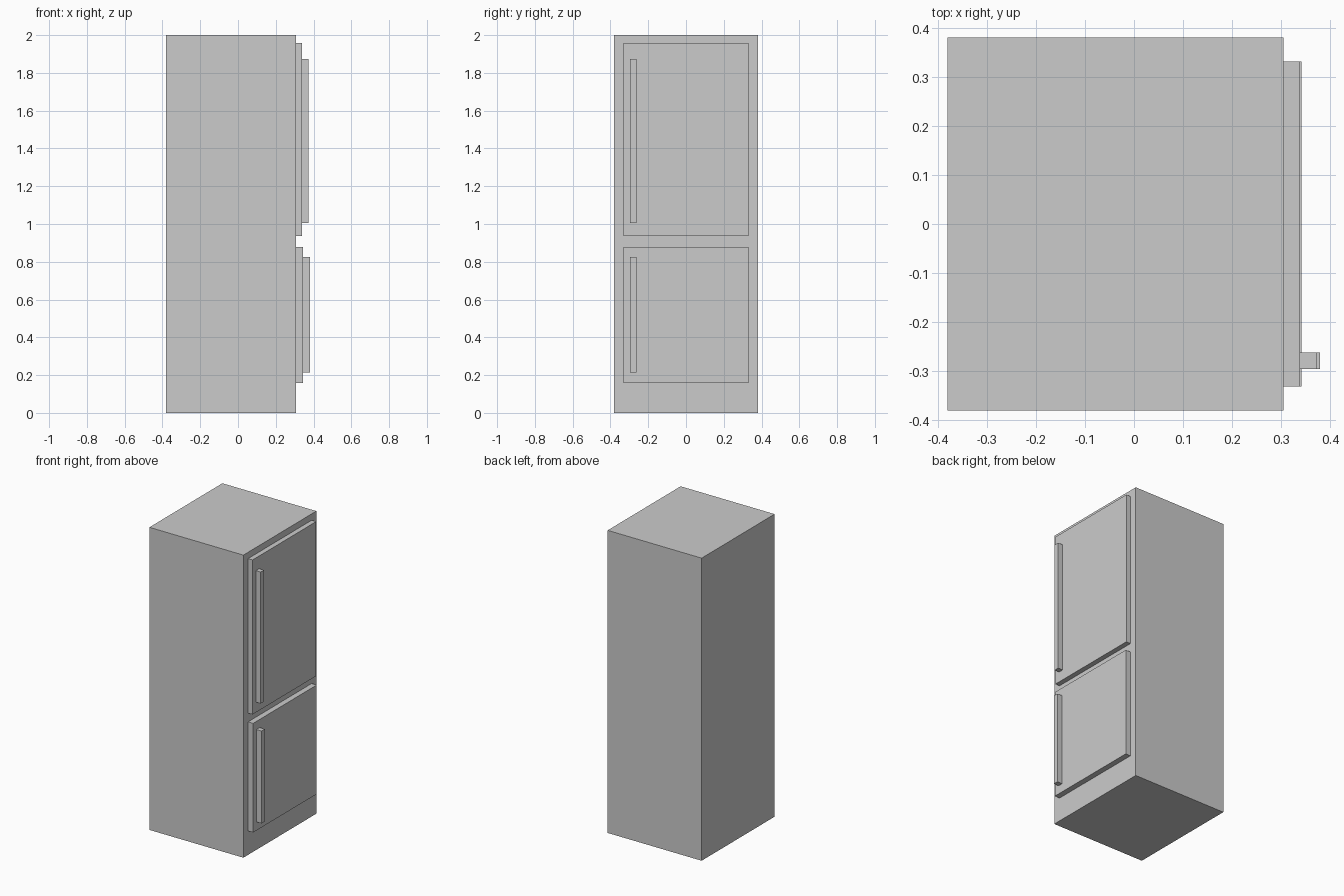
import bpy

if "Cube" in bpy.data.objects:
    bpy.data.objects.remove(bpy.data.objects["Cube"])


def box(name, x, y, z):
    """Axis-aligned box from (min, max) ranges."""
    bpy.ops.mesh.primitive_cube_add(
        size=1, location=[(a + b) / 2 for a, b in (x, y, z)])
    ob = bpy.context.object
    ob.name = name
    ob.scale = [b - a for a, b in (x, y, z)]
    bpy.ops.object.transform_apply(location=False, rotation=False, scale=True)
    return ob


BODY_FRONT = 0.306

# cabinet
box("cabinet", (-0.381, BODY_FRONT), (-0.381, 0.381), (0, 2))

# doors with bar handles: name, door face x, handle face x, door z, handle z
for name, door_x, handle_x, door_z, handle_z in (
    ("upper", 0.339, 0.374, (0.937, 1.958), (1.005, 1.874)),
    ("lower", 0.343, 0.380, (0.158, 0.879), (0.214, 0.825)),
):
    box(name + "_door", (BODY_FRONT, door_x), (-0.332, 0.332), door_z)
    box(name + "_handle", (door_x, handle_x), (-0.297, -0.263), handle_z)
